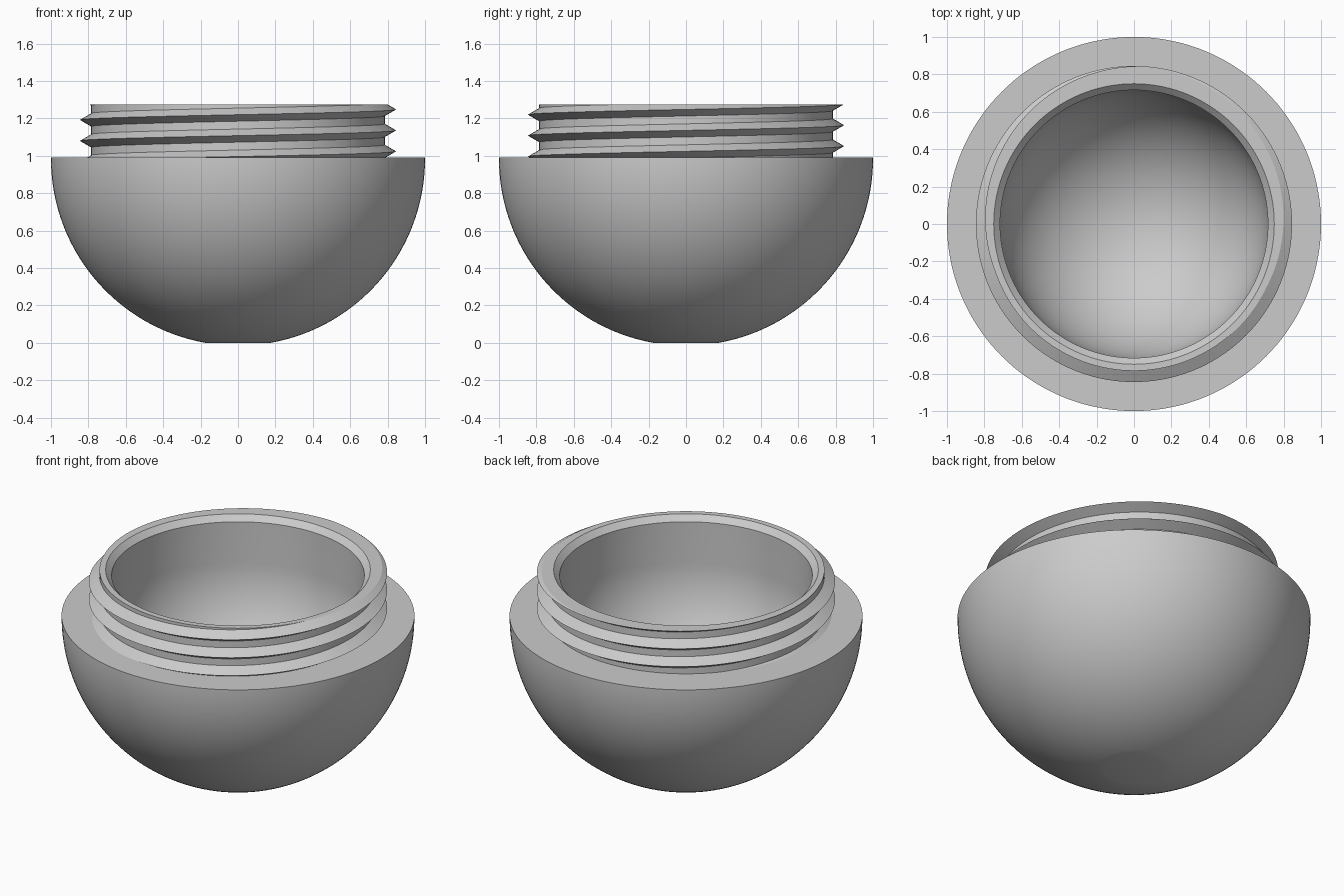
import bpy, bmesh
from math import sin, cos, pi, tau, asin, radians

if "Cube" in bpy.data.objects:
    bpy.data.objects.remove(bpy.data.objects["Cube"])

SEGMENTS = 144
SHOULDER, TOP = 0.99, 1.275      # heights of the bowl shoulder and the neck rim
CENTRE = 0.985                   # height of the sphere centre
CAVITY, BORE = 0.716, 0.75       # cavity radius, radius at the rim
ROOT, CREST = 0.785, 0.845       # thread radii
PITCH, HALF = 0.112, 0.035       # thread pitch and half width

grey = bpy.data.materials.new("plain_grey")
grey.use_nodes = True
colour = (0.6, 0.6, 0.6, 1)
grey.diffuse_color = colour
grey.node_tree.nodes["Principled BSDF"].inputs["Base Color"].default_value = colour


def finish(name, bm):
    mesh = bpy.data.meshes.new(name)
    bm.to_mesh(mesh)
    bm.free()
    obj = bpy.data.objects.new(name, mesh)
    bpy.context.collection.objects.link(obj)
    mesh.materials.append(grey)
    bpy.ops.object.select_all(action="DESELECT")
    obj.select_set(True)
    bpy.context.view_layer.objects.active = obj
    bpy.ops.object.shade_smooth_by_angle(angle=radians(25))
    return obj


def lathe(name, profile):
    bm = bmesh.new()
    verts = [bm.verts.new((r, 0, z)) for r, z in profile]
    edges = [bm.edges.new(pair) for pair in zip(verts, verts[1:])]
    bmesh.ops.spin(bm, geom=verts + edges, axis=(0, 0, 1), cent=(0, 0, 0),
                   angle=tau, steps=SEGMENTS)
    bmesh.ops.remove_doubles(bm, verts=bm.verts, dist=0.0001)
    bmesh.ops.recalc_face_normals(bm, faces=bm.faces)
    return finish(name, bm)


def arc(radius, start, end, steps):
    angles = [start + (end - start) * i / steps for i in range(steps + 1)]
    return [(radius * cos(a), CENTRE + radius * sin(a)) for a in angles]


# Hollow bowl: flat foot, round outside, shoulder, chamfered mouth, round cavity
outside = arc(1, -asin(CENTRE), 0, 40)
inside = arc(CAVITY, 0, -pi / 2, 36)
inside[-1] = (0, CENTRE - CAVITY)
lathe("hollow_bowl",
      [(0, 0)] + outside + [(1, SHOULDER), (BORE, SHOULDER), (BORE, TOP),
                            (CAVITY, TOP - BORE + CAVITY)] + inside)

# Threaded neck: helical ridge, trimmed flat at the shoulder and the rim
bm = bmesh.new()
ridge = [(ROOT, -HALF), (CREST, 0), (ROOT, HALF)]
columns = []
for i in range(SEGMENTS + 1):
    a = tau * i / SEGMENTS
    column = []
    for turn in range(-2, 5):
        for r, dz in ridge:
            z = 1.024 + PITCH * (turn + i / SEGMENTS) + dz
            column.append(bm.verts.new((r * cos(a), r * sin(a), z)))
    columns.append(column)
for c, d in zip(columns, columns[1:]):
    for j in range(len(c) - 1):
        bm.faces.new((c[j], d[j], d[j + 1], c[j + 1]))
bmesh.ops.remove_doubles(bm, verts=bm.verts, dist=0.0001)
for height, up in ((SHOULDER, -1), (TOP, 1)):
    bmesh.ops.bisect_plane(bm, geom=bm.verts[:] + bm.edges[:] + bm.faces[:],
                           dist=0.00001, plane_co=(0, 0, height),
                           plane_no=(0, 0, up), clear_outer=True)

# Flat rim between the trimmed thread and the mouth
outer_loop = [e for e in bm.edges if e.is_boundary
              and all(abs(v.co.z - TOP) < 0.0005 for v in e.verts)]
ring = [bm.verts.new((BORE * cos(tau * i / SEGMENTS), BORE * sin(tau * i / SEGMENTS), TOP))
        for i in range(SEGMENTS)]
inner_loop = [bm.edges.new((ring[i - 1], ring[i])) for i in range(SEGMENTS)]
bmesh.ops.triangle_fill(bm, edges=outer_loop + inner_loop, use_beauty=True,
                        normal=(0, 0, 1))
bm.normal_update()
for face in bm.faces:
    if all(abs(v.co.z - TOP) < 0.0005 for v in face.verts) and face.normal.z < 0:
        face.normal_flip()
finish("threaded_neck", bm)
